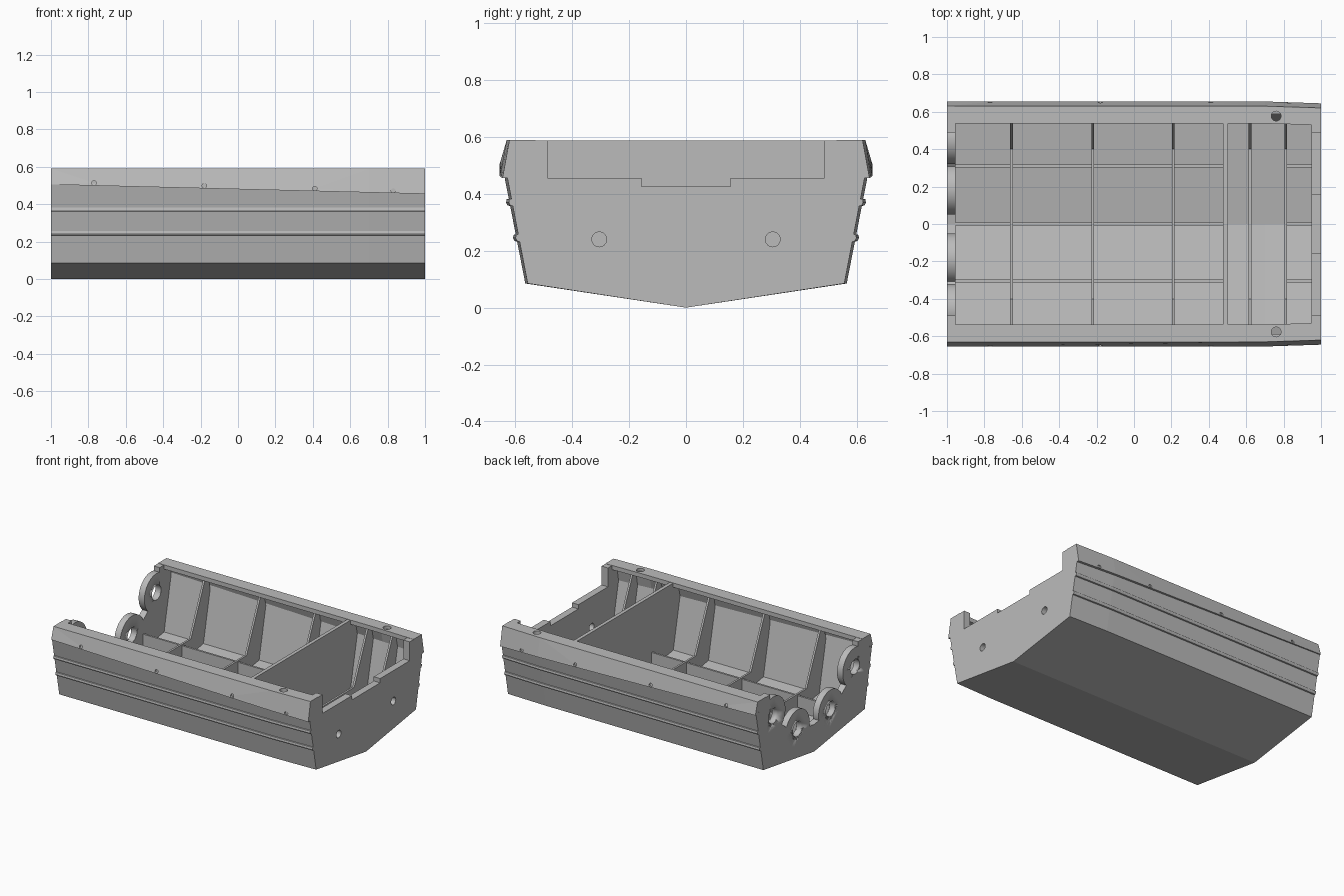
import bpy, bmesh
from math import pi
from mathutils import Matrix

cube = bpy.data.objects.get("Cube")
if cube:
    bpy.data.objects.remove(cube, do_unlink=True)

grey = bpy.data.materials.new("plain grey")
grey.use_nodes = True
tone = (0.5, 0.5, 0.5, 1)
grey.diffuse_color = tone
grey.node_tree.nodes["Principled BSDF"].inputs["Base Color"].default_value = tone


def finish(name, bm, smooth=False):
    bmesh.ops.recalc_face_normals(bm, faces=bm.faces)
    mesh = bpy.data.meshes.new(name)
    bm.to_mesh(mesh)
    bm.free()
    ob = bpy.data.objects.new(name, mesh)
    bpy.context.collection.objects.link(ob)
    mesh.materials.append(grey)
    if smooth:
        activate(ob)
        bpy.ops.object.shade_smooth_by_angle(angle=0.6)
    return ob


def activate(ob):
    bpy.ops.object.select_all(action="DESELECT")
    ob.select_set(True)
    bpy.context.view_layer.objects.active = ob


def mirrored(half):
    """Complete a half outline (y, z) that starts on the centre line."""
    return half + [(-y, z) for y, z in reversed(half) if y > 0]


def loft(name, section, stations):
    """Skin the closed (y, z) outlines given by section(x)."""
    bm = bmesh.new()
    rings = [[bm.verts.new((x, y, z)) for y, z in section(x)] for x in stations]
    for a, b in zip(rings, rings[1:]):
        for i in range(len(a)):
            bm.faces.new((a[i - 1], a[i], b[i], b[i - 1]))
    bm.faces.new(rings[0])
    bm.faces.new(rings[-1])
    return finish(name, bm)


def plate(name, half, x0, x1):
    return loft(name, lambda x: mirrored(half), (x0, x1))


def cylinder(name, centre, radius, depth, axis, sides=48):
    bm = bmesh.new()
    turn = {"x": Matrix.Rotation(pi / 2, 4, "Y"),
            "y": Matrix.Rotation(pi / 2, 4, "X"),
            "z": Matrix.Identity(4)}[axis]
    bmesh.ops.create_cone(bm, cap_ends=True, segments=sides, radius1=radius,
                          radius2=radius, depth=depth,
                          matrix=Matrix.Translation(centre) @ turn)
    return finish(name, bm, True)


def drill(ob, centre, radius, depth, axis):
    cutter = cylinder("cutter", centre, radius, depth, axis, 32)
    mod = ob.modifiers.new("hole", "BOOLEAN")
    mod.object = cutter
    mod.solver = "EXACT"
    activate(ob)
    bpy.ops.object.modifier_apply(modifier=mod.name)
    bpy.data.objects.remove(cutter, do_unlink=True)


def taper(x):
    return 1 - 0.05 * max(0, x - 0.7)


def band_z(x):
    return 0.48 - 0.025 * x


def side_y(z):
    return 0.565 + 0.195 * (z - 0.085)


STATIONS = (-1, 0.7, 1)


# Hull shell with a shallow V bottom and an open top
def hull_section(x):
    zb, k = band_z(x), taper(x)
    outer = [(0, 0), (0.565, 0.085), (side_y(zb), zb), (0.615, 0.57)]
    inner = [(0.59, 0.57), (side_y(zb) - 0.025, zb), (0.54, 0.115), (0, 0.03)]
    half = outer + inner
    left = [(-y, z) for y, z in reversed(half[1:-1])]
    # The outline runs outside, then inside, joined over both rims
    loop = outer + inner + [(-y, z) for y, z in reversed(inner[:-1])]
    loop += [(-y, z) for y, z in reversed(outer[1:])]
    return [(y * k, z) for y, z in loop]


loft("hull_shell", hull_section, STATIONS)

for side, word in ((1, "left"), (-1, "right")):
    # Rubbing band and inward rim in one profile
    def rim_section(x, s=side):
        zb, k = band_z(x), taper(x)
        pts = [(side_y(zb) - 0.012, zb), (0.655, zb), (0.63, 0.59),
               (0.537, 0.59), (0.537, 0.56), (0.6, 0.56)]
        return [(s * y * k, z) for y, z in pts]

    rim = loft(word + "_gunwale", rim_section, STATIONS)
    drill(rim, (0.76, side * 0.577, 0.59), 0.026, 0.1, "z")
    for x in (-0.77, -0.18, 0.41, 0.83):
        drill(rim, (x, side * 0.655, band_z(x) + 0.014), 0.012, 0.03, "y")

    # Half-round strakes along the side
    for label, z in (("upper", 0.37), ("lower", 0.245)):
        def strake_section(x, s=side, h=z):
            y = side_y(h)
            pts = [(y - 0.01, h - 0.014), (y + 0.007, h - 0.011),
                   (y + 0.012, h), (y + 0.01, h + 0.011), (y - 0.01, h + 0.015)]
            return [(s * a * taper(x), b) for a, b in pts]

        loft(word + "_" + label + "_strake", strake_section, STATIONS)

# Transom with a stepped top notch and two round holes
transom = plate("transom", [
    (0, 0.01), (0.55, 0.09), (0.615, 0.44), (0.6, 0.588), (0.487, 0.588),
    (0.487, 0.455), (0.157, 0.455), (0.157, 0.425), (0, 0.425)], 0.95, 1)
for y in (-0.305, 0.305):
    drill(transom, (1, y, 0.24), 0.026, 0.2, "x")

# Opposite end wall, carrying four joining rings
end_wall = plate("end_wall", [
    (0, 0.01), (0.55, 0.09), (0.625, 0.46), (0.605, 0.588), (0.49, 0.588),
    (0.49, 0.45), (0.36, 0.33), (0.31, 0.29), (0.24, 0.24), (0.06, 0.2),
    (0, 0.19)], -1, -0.955)
centres = [(s * y, z) for s in (1, -1) for y, z in ((0.455, 0.425), (0.185, 0.23))]
for y, z in centres:
    drill(end_wall, (-1, y, z), 0.052, 0.2, "x")
    ring = cylinder("joining_ring", (-0.9775, y, z), 0.135, 0.045, "x", 64)
    drill(ring, (-1, y, z), 0.052, 0.2, "x")

# Full bulkhead
plate("bulkhead", [(0, 0.015), (0.55, 0.1), (0.625, 0.46), (0.6, 0.588)],
      0.477, 0.502)

# Open frames that follow the hull inside
frame = [(0, 0.015), (0.55, 0.1), (0.618, 0.455), (0.595, 0.565),
         (0.56, 0.565), (0.4, 0.2), (0, 0.2)]
for x in (-0.655, -0.22, 0.21, 0.62, 0.812):
    plate("frame", frame, x - 0.007, x + 0.007)

# Lengthwise stringers on the floor
for x0, x1 in ((-0.96, 0.48), (0.812, 0.96)):
    for y in (-0.305, 0, 0.31):
        loft("stringer", lambda x: [(y - 0.007, 0.02 + abs(y) * 0.15),
                                    (y + 0.007, 0.02 + abs(y) * 0.15),
                                    (y + 0.007, 0.19), (y - 0.007, 0.19)], (x0, x1))
